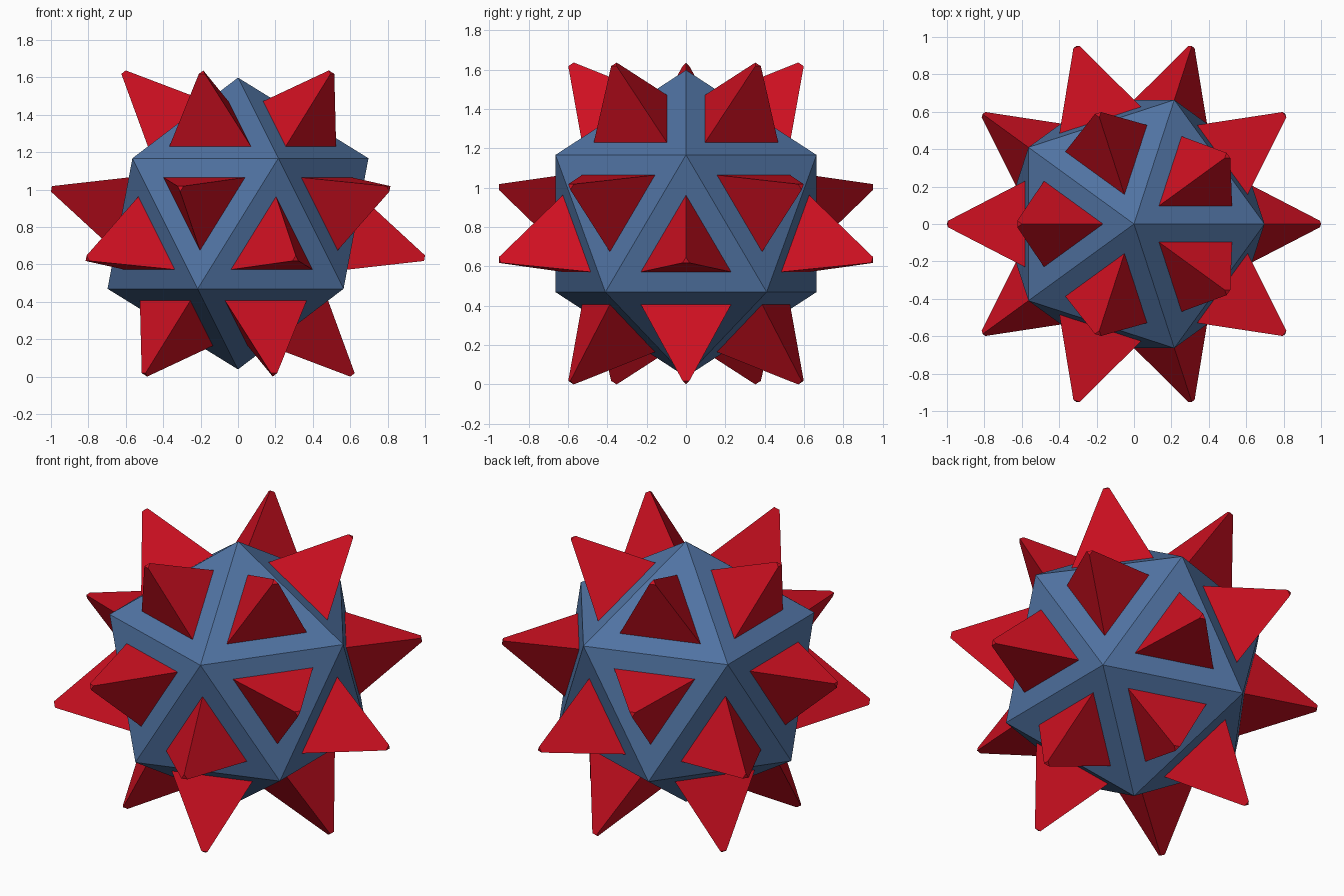
import bpy
import bmesh
from mathutils import Vector

if "Cube" in bpy.data.objects:
    bpy.data.objects.remove(bpy.data.objects["Cube"])

CENTRE = Vector((0, 0, 0.8186))
RADIUS = 0.78        # core corner radius
TIP_DIST = 1.0145    # spike tip distance from the centre
TIP_R = 0.02         # blunt tip size
BASE_SCALE = 0.56    # spike base relative to the core face
SINK = 0.02          # how far spikes run into the core


def make_object(name, bm, colour):
    bmesh.ops.recalc_face_normals(bm, faces=bm.faces[:])
    mesh = bpy.data.meshes.new(name)
    bm.to_mesh(mesh)
    mat = bpy.data.materials.new(name + "_colour")
    mat.diffuse_color = colour
    mat.use_nodes = True
    mat.node_tree.nodes["Principled BSDF"].inputs["Base Color"].default_value = mat.diffuse_color
    mesh.materials.append(mat)
    ob = bpy.data.objects.new(name, mesh)
    ob.location = CENTRE
    bpy.context.collection.objects.link(ob)
    return ob


# Core: icosahedron
core = bmesh.new()
bmesh.ops.create_icosphere(core, subdivisions=1, radius=RADIUS)

# Spikes: one blunt three-sided pyramid on every core face
spikes = bmesh.new()
for face in core.faces:
    mid = face.calc_center_median()
    normal = mid.normalized()
    corner_dirs = [(v.co - mid).normalized() for v in face.verts]
    base_r = (face.verts[0].co - mid).length * BASE_SCALE
    slope = (base_r - TIP_R) / (TIP_DIST - mid.length)
    low = [spikes.verts.new(normal * (mid.length - SINK) + d * (base_r + slope * SINK))
           for d in corner_dirs]
    top = [spikes.verts.new(normal * TIP_DIST + d * TIP_R) for d in corner_dirs]
    spikes.faces.new(low[::-1])
    spikes.faces.new(top)
    for i in range(3):
        j = (i + 1) % 3
        spikes.faces.new((low[i], low[j], top[j], top[i]))

make_object("core", core, (0.08, 0.17, 0.36, 1))
make_object("spikes", spikes, (0.62, 0.005, 0.015, 1))
core.free()
spikes.free()
